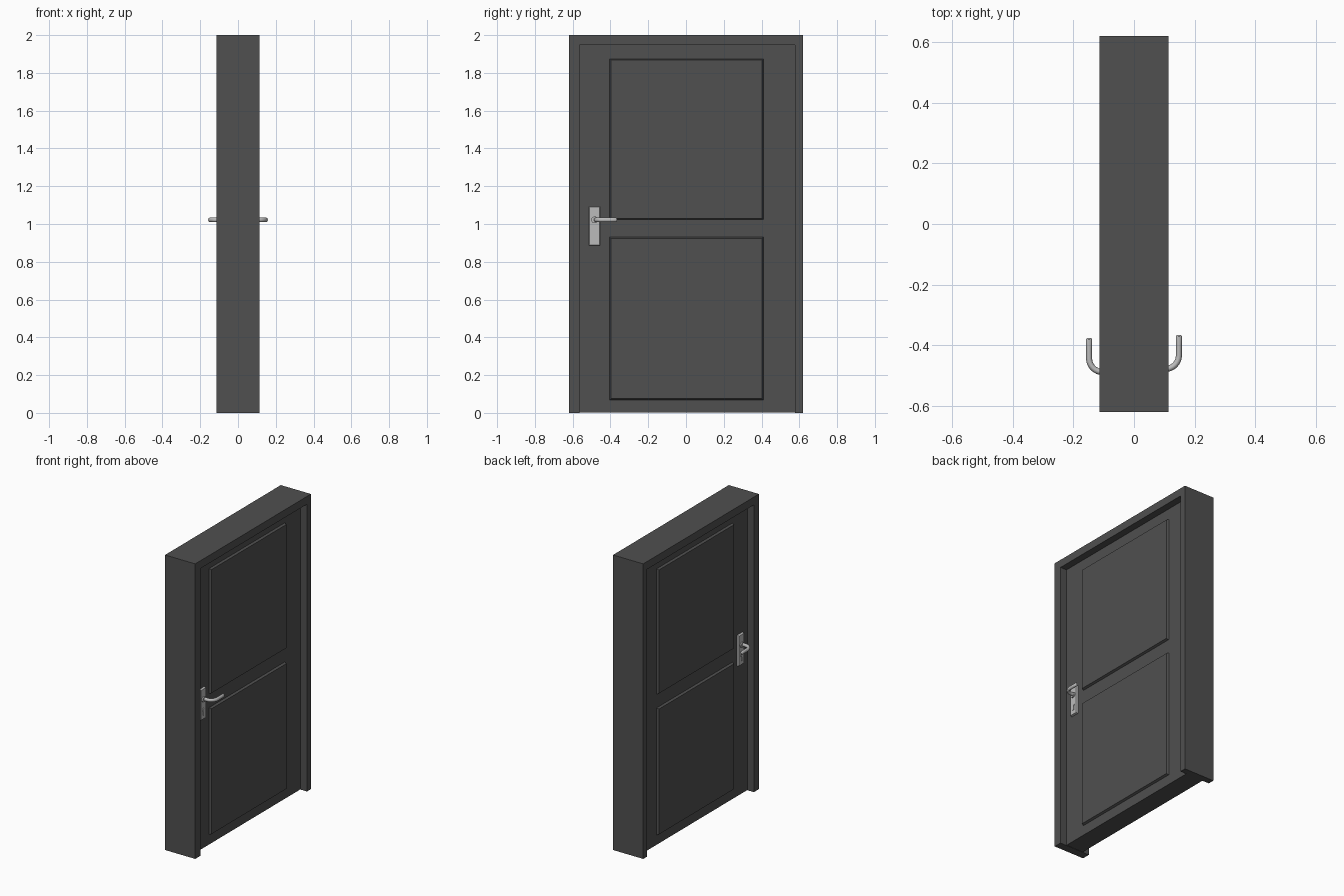
import bpy, bmesh, math
from mathutils import Vector

if "Cube" in bpy.data.objects:
    bpy.data.objects.remove(bpy.data.objects["Cube"])


def material(name, value):
    m = bpy.data.materials.new(name)
    m.diffuse_color = (value, value, value, 1)
    m.use_nodes = True
    m.node_tree.nodes["Principled BSDF"].inputs["Base Color"].default_value = m.diffuse_color
    return m


DARK = material("dark grey paint", 0.08)
METAL = material("brushed metal", 0.5)


def finish(name, bm, mat, smooth=False):
    bmesh.ops.recalc_face_normals(bm, faces=bm.faces)
    mesh = bpy.data.meshes.new(name)
    bm.to_mesh(mesh)
    bm.free()
    obj = bpy.data.objects.new(name, mesh)
    bpy.context.collection.objects.link(obj)
    mesh.materials.append(mat)
    if smooth:
        bpy.ops.object.select_all(action='DESELECT')
        obj.select_set(True)
        bpy.context.view_layer.objects.active = obj
        bpy.ops.object.shade_smooth_by_angle(angle=math.radians(40))
    return obj


def extrude(name, outline, x0, x1, mat):
    """Extrude an outline of (y, z) points along x."""
    bm = bmesh.new()
    face = bm.faces.new([bm.verts.new((x0, y, z)) for y, z in outline])
    out = bmesh.ops.extrude_face_region(bm, geom=[face])
    verts = [g for g in out["geom"] if isinstance(g, bmesh.types.BMVert)]
    bmesh.ops.translate(bm, vec=(x1 - x0, 0, 0), verts=verts)
    return finish(name, bm, mat)


def raised_plate(name, y0, y1, z0, z1, x0, x1, slope, mat):
    """Rectangular plate facing along x, with sloping edges."""
    bm = bmesh.new()
    rings = []
    for x, s in ((x0, 0), (x1, slope)):
        rings.append([bm.verts.new(p) for p in (
            (x, y0 + s, z0 + s), (x, y1 - s, z0 + s),
            (x, y1 - s, z1 - s), (x, y0 + s, z1 - s))])
    for ring in rings:
        bm.faces.new(ring)
    for i in range(4):
        j = (i + 1) % 4
        bm.faces.new((rings[0][i], rings[0][j], rings[1][j], rings[1][i]))
    return finish(name, bm, mat)


def disc(name, y, z, x0, x1, r, mat):
    """Round boss along x."""
    n = 20
    ring = [(y + r * math.cos(2 * math.pi * i / n),
             z + r * math.sin(2 * math.pi * i / n)) for i in range(n)]
    return extrude(name, ring, x0, x1, mat)


def lever(name, points, ry, rz):
    """Oval tube along a path in the horizontal plane, rounded at its tip."""
    bm = bmesh.new()
    n, rings = 14, []
    for k, p in enumerate(points):
        t = (points[min(k + 1, len(points) - 1)] - points[max(k - 1, 0)]).normalized()
        side = Vector((-t.y, t.x, 0))
        scale = 0.6 if k == len(points) - 1 else 1
        rings.append([bm.verts.new(
            p + side * (ry * scale * math.cos(2 * math.pi * i / n))
            + Vector((0, 0, rz * scale * math.sin(2 * math.pi * i / n))))
            for i in range(n)])
    for a, b in zip(rings, rings[1:]):
        for i in range(n):
            j = (i + 1) % n
            bm.faces.new((a[i], a[j], b[j], b[i]))
    bm.faces.new(rings[0])
    bm.faces.new(rings[-1])
    return finish(name, bm, METAL, smooth=True)


# Surround: two jambs and a head in one piece
extrude("door_frame", [(-0.62, 0), (-0.565, 0), (-0.565, 1.947), (0.577, 1.947),
                       (0.577, 0), (0.62, 0), (0.62, 2), (-0.62, 2)],
        -0.113, 0.113, DARK)

# Door leaf
LEAF = 0.065
extrude("door_leaf", [(-0.565, 0.002), (0.577, 0.002), (0.577, 1.947), (-0.565, 1.947)],
        -LEAF, LEAF, DARK)

for s, side in ((1, "right"), (-1, "left")):
    # Raised panels
    for part, z0, z1 in (("upper", 1.024, 1.873), ("lower", 0.069, 0.93)):
        raised_plate(f"{part}_panel_{side}", -0.404, 0.409, z0, z1,
                     s * LEAF, s * (LEAF + 0.015), 0.006, DARK)

    # Handle plate, lever collar and lock
    face = LEAF + 0.014
    raised_plate(f"handle_plate_{side}", -0.514, -0.454, 0.885, 1.093,
                 s * LEAF, s * face, 0.003, METAL)
    disc(f"lever_collar_{side}", -0.484, 1.022, s * face, s * (face + 0.008), 0.018, METAL)
    disc(f"lock_{side}", -0.484, 0.95, s * face, s * (face + 0.004), 0.011, METAL)
    extrude(f"lock_tail_{side}", [(-0.489, 0.915), (-0.479, 0.915),
                                  (-0.479, 0.945), (-0.489, 0.945)],
            s * face, s * (face + 0.004), METAL)

    # Lever: straight out, round bend, then along the door
    shift = 0 if s > 0 else -0.01
    bend, reach, base = 0.045, 0.148, -0.478 + shift
    path = [Vector((s * LEAF, base, 1.022))]
    for i in range(9):
        a = math.pi / 2 * i / 8
        path.append(Vector((s * (reach - bend + bend * math.sin(a)),
                            base + bend * (1 - math.cos(a)), 1.022)))
    path += [Vector((s * reach, y + shift, 1.022)) for y in (-0.40, -0.37, -0.365)]
    lever(f"lever_{side}", path, 0.01, 0.012)
